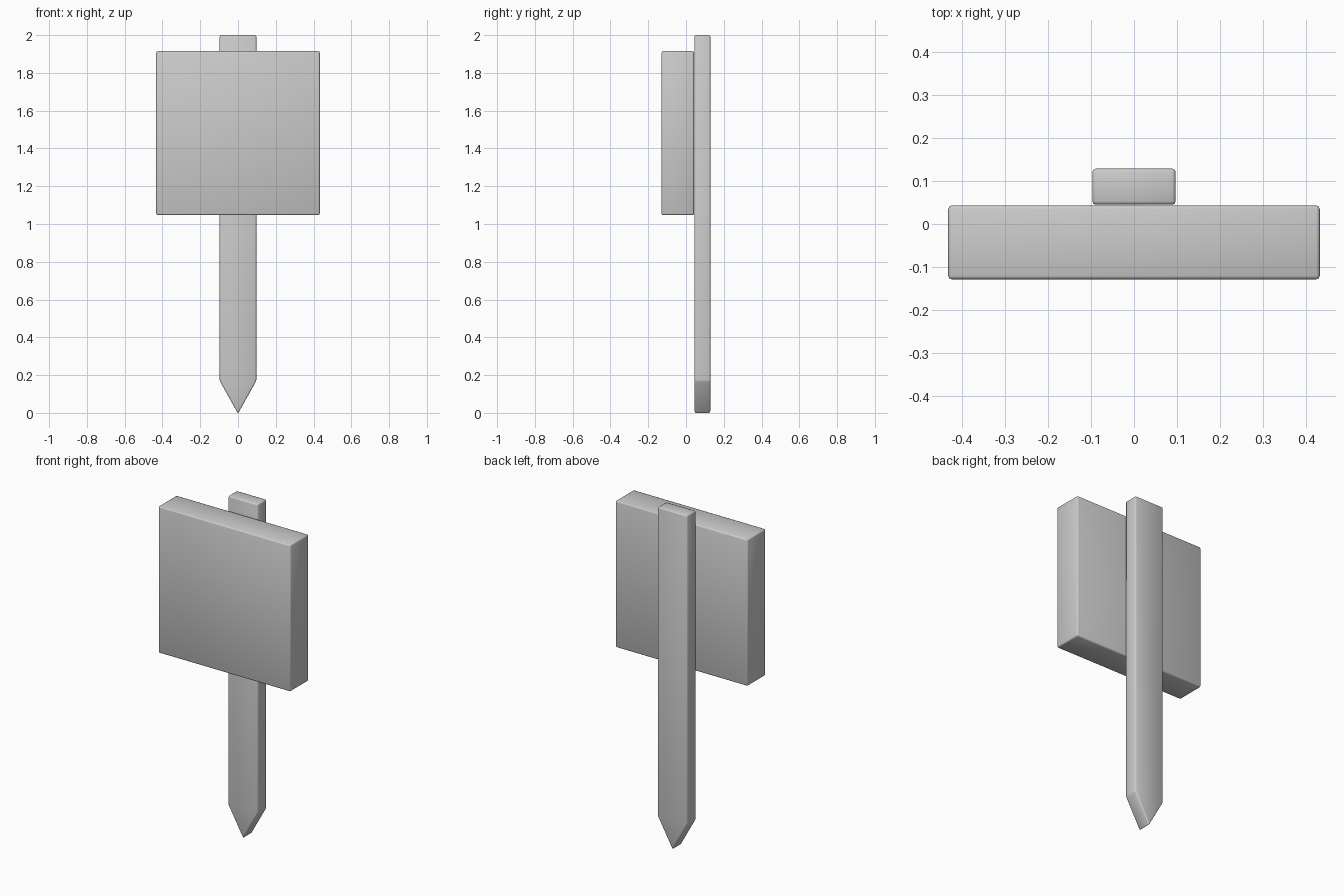
import bpy
import bmesh

if "Cube" in bpy.data.objects:
    bpy.data.objects.remove(bpy.data.objects["Cube"])


def plank(name, outline, y0, y1, bevel=0.008):
    """Extrude an XZ outline from y0 to y1 and soften its edges."""
    bm = bmesh.new()
    face = bm.faces.new([bm.verts.new((x, y0, z)) for x, z in outline])
    ext = bmesh.ops.extrude_face_region(bm, geom=[face])
    verts = [g for g in ext["geom"] if isinstance(g, bmesh.types.BMVert)]
    bmesh.ops.translate(bm, verts=verts, vec=(0, y1 - y0, 0))
    bmesh.ops.recalc_face_normals(bm, faces=bm.faces)
    bmesh.ops.bevel(bm, geom=bm.edges[:], offset=bevel, segments=2,
                    profile=0.5, affect='EDGES')
    for f in bm.faces:
        f.smooth = True
    mesh = bpy.data.meshes.new(name)
    bm.to_mesh(mesh)
    bm.free()
    obj = bpy.data.objects.new(name, mesh)
    bpy.context.collection.objects.link(obj)
    return obj


# Square sign board at the front
w = 0.433
plank("sign_board", [(-w, 1.047), (w, 1.047), (w, 1.915), (-w, 1.915)],
      -0.129, 0.043)

# Pointed stake behind the board
p = 0.097
plank("stake", [(0, -0.004), (p, 0.17), (p, 2.0), (-p, 2.0), (-p, 0.17)],
      0.045, 0.129)
